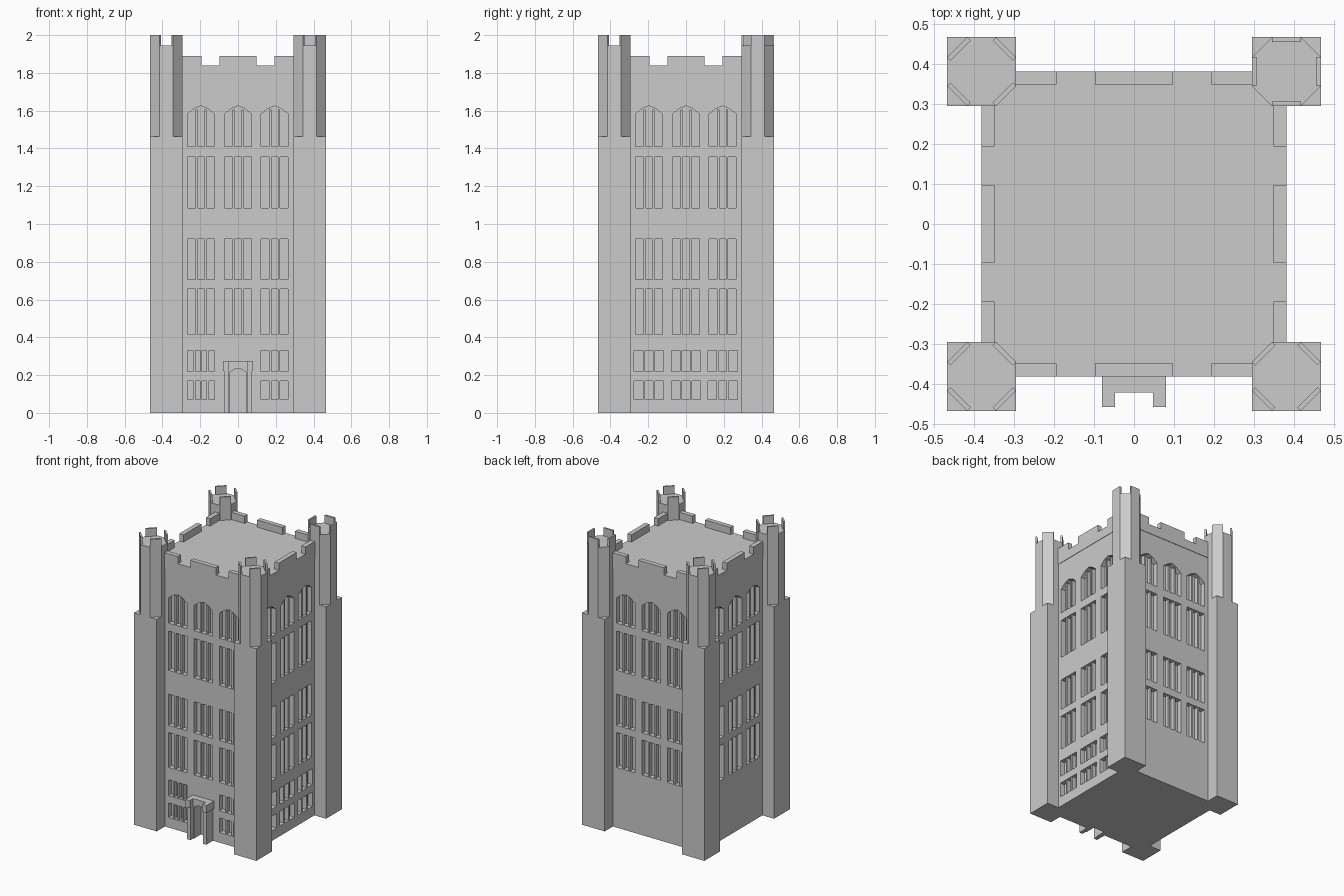
import bpy, bmesh, math
from mathutils import Matrix, Vector

if "Cube" in bpy.data.objects:
    bpy.data.objects.remove(bpy.data.objects["Cube"])

WALL = 0.377      # wall plane distance from the axis
DEPTH = 0.034     # window recess


def make(name, bm):
    bmesh.ops.recalc_face_normals(bm, faces=bm.faces)
    me = bpy.data.meshes.new(name)
    bm.to_mesh(me)
    bm.free()
    ob = bpy.data.objects.new(name, me)
    bpy.context.collection.objects.link(ob)
    return ob


def prism(bm, pts, vec, rot=0):
    """Extrude a planar outline along vec, then turn it about z by rot quarter turns."""
    R = Matrix.Rotation(rot * math.pi / 2, 3, 'Z')
    a = [bm.verts.new(R @ Vector(p)) for p in pts]
    b = [bm.verts.new(R @ (Vector(p) + Vector(vec))) for p in pts]
    bm.faces.new(a)
    bm.faces.new(b[::-1])
    n = len(pts)
    for i in range(n):
        j = (i + 1) % n
        bm.faces.new((a[i], b[i], b[j], a[j]))


def box(bm, x0, x1, y0, y1, z0, z1, rot=0):
    prism(bm, [(x0, y0, z0), (x1, y0, z0), (x1, y1, z0), (x0, y1, z0)], (0, 0, z1 - z0), rot)


def cut(ob, cutter):
    m = ob.modifiers.new("openings", 'BOOLEAN')
    m.operation, m.solver, m.object = 'DIFFERENCE', 'EXACT', cutter
    bpy.context.view_layer.objects.active = ob
    bpy.ops.object.modifier_apply(modifier=m.name)
    bpy.data.objects.remove(cutter)


# Tower body
bm = bmesh.new()
box(bm, -WALL, WALL, -WALL, WALL, 0, 1.8)
body = make("tower_body", bm)

# Window openings and mullions on the four sides
rows = [(0.415, 0.655), (0.705, 0.92), (1.085, 1.355)]
low_rows = [(0.07, 0.17), (0.22, 0.33)]
columns = (-0.196, 0, 0.194)
cutter, bars = bmesh.new(), bmesh.new()


def window(side, x, z0, z1, hw=0.071, arched=False, lights=3):
    out = [(-hw, z0), (hw, z0), (hw, z1)]
    if arched:
        out += [(hw * 0.5, z1 + 0.028), (0, z1 + 0.042), (-hw * 0.5, z1 + 0.028)]
    out.append((-hw, z1))
    prism(cutter, [(x + u, -WALL - 0.05, z) for u, z in out], (0, 0.05 + DEPTH, 0), side)
    for i in range(1, lights):
        c = x - hw + 2 * hw * i / lights
        top = z1 + (0.02 if arched else 0)
        box(bars, c - 0.006, c + 0.006, -WALL + 0.006, -WALL + DEPTH + 0.005, z0 - 0.003, top + 0.003, side)


for side in range(4):
    for x in columns:
        window(side, x, 1.41, 1.583, arched=True)
        for z0, z1 in rows:
            window(side, x, z0, z1)
        if side < 2:                      # ground floor windows: front and right
            for z0, z1 in low_rows:
                if side == 0 and x == 0:  # the doorway takes this place
                    continue
                window(side, x, z0, z1, 0.071 if side == 0 else 0.078,
                       lights=4 if side == 0 and x < 0 else 3)

# Doorway recess
door = [(-0.042, -0.01), (0.042, -0.01), (0.042, 0.215), (0.02, 0.23), (0, 0.235), (-0.02, 0.23), (-0.042, 0.215)]
prism(cutter, [(u, -0.5, z) for u, z in door], (0, 0.155, 0))
cut(body, make("opening_cutter", cutter))
make("window_mullions", bars)

# Parapet band with roof deck, and merlons
bm = bmesh.new()
box(bm, -0.38, 0.38, -0.38, 0.38, 1.775, 1.84)
make("parapet_and_roof", bm)
bm = bmesh.new()
for side in range(4):
    for x0, x1 in ((-0.31, -0.193), (-0.097, 0.097), (0.193, 0.31)):
        box(bm, x0, x1, -0.38, -0.348, 1.84, 1.89, side)
make("parapet_merlons", bm)

# Corner piers with octagonal turrets and turret merlons
C, H, K = 0.38, 0.086, 0.036   # centre, half width, half width of straight sides
octagon = [(K, -H), (H, -K), (H, K), (K, H), (-K, H), (-H, K), (-H, -K), (-K, -H)]
piers, turrets, crowns = bmesh.new(), bmesh.new(), bmesh.new()
for sx in (-1, 1):
    for sy in (-1, 1):
        cx, cy = sx * C, sy * C
        box(piers, cx - H, cx + H, cy - H, cy + H, 0, 1.462)
        prism(turrets, [(cx + x, cy + y, 1.462) for x, y in octagon], (0, 0, 0.483))
        # merlons on the diagonal faces; the back right turret has them on the straight ones
        first = 1 if (sx, sy) == (1, 1) else 0
        for i in range(first, 8, 2):
            a, b = Vector(octagon[i]), Vector(octagon[(i + 1) % 8])
            inward = -(a + b).normalized() * 0.012
            quad = (a, b, b + inward, a + inward)
            prism(crowns, [(cx + p.x, cy + p.y, 1.945) for p in quad], (0, 0, 0.055))
make("corner_piers", piers)
make("corner_turrets", turrets)
make("turret_merlons", crowns)

# Entrance porch: back slab with arched opening, side posts, U-shaped canopy
bm = bmesh.new()
box(bm, -0.073, 0.073, -0.418, -0.372, 0, 0.25)
slab = make("porch_wall", bm)
bm = bmesh.new()
prism(bm, [(u, -0.5, z) for u, z in door], (0, 0.2, 0))
cut(slab, make("door_cutter", bm))
bm = bmesh.new()
for s in (-1, 1):
    x0, x1 = sorted((s * 0.047, s * 0.073))
    box(bm, x0, x1, -0.45, -0.41, 0, 0.225)
make("porch_posts", bm)
bm = bmesh.new()
u = [(-0.08, -0.372), (-0.08, -0.457), (-0.048, -0.457), (-0.048, -0.42),
     (0.048, -0.42), (0.048, -0.457), (0.08, -0.457), (0.08, -0.372)]
prism(bm, [(x, y, 0.222) for x, y in u], (0, 0, 0.053))
canopy = make("porch_canopy", bm)
bm = bmesh.new()
prism(bm, [(x, -0.5, z) for x, z in door], (0, 0.2, 0))
cut(canopy, make("canopy_cutter", bm))
